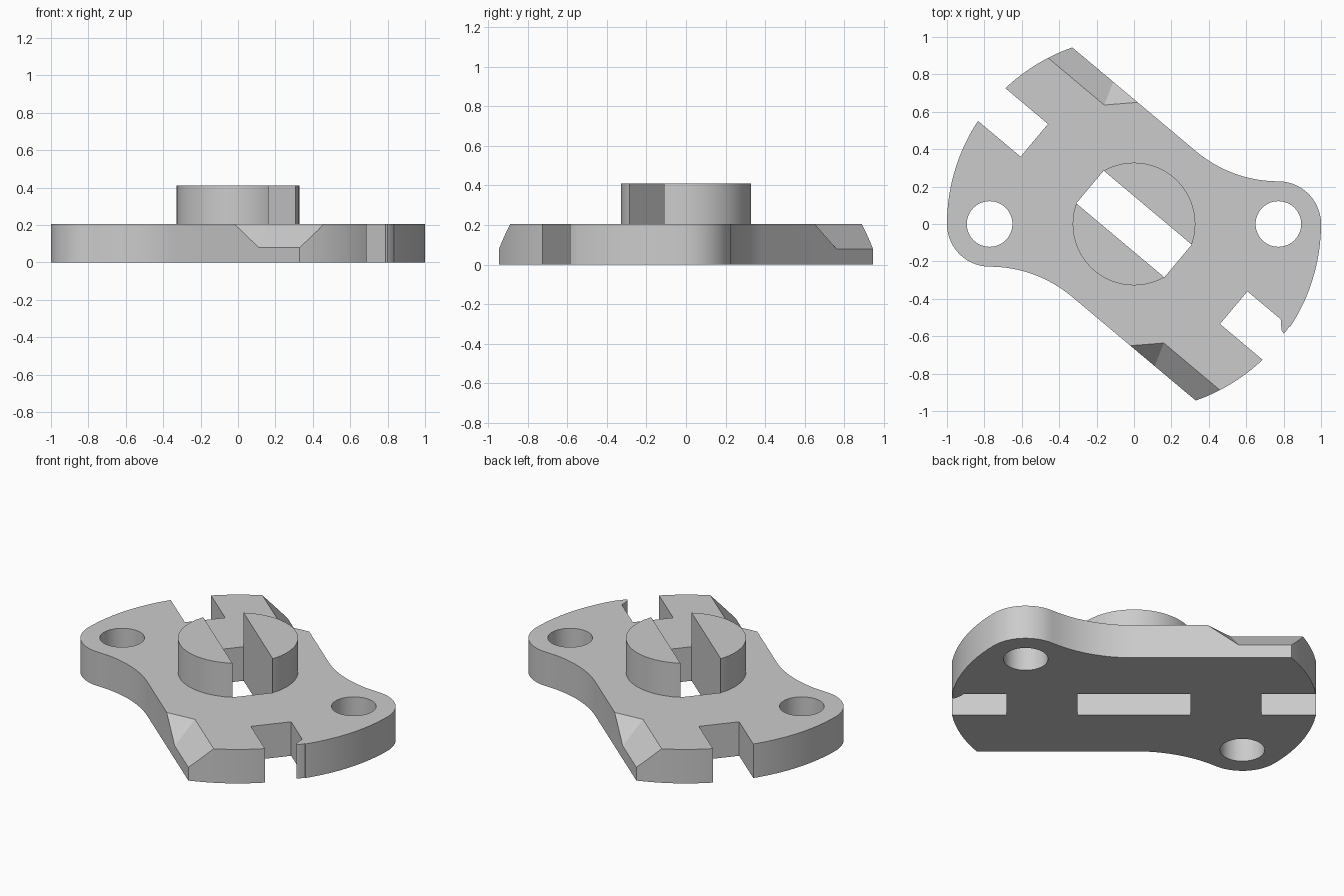
import bpy, bmesh, math
from itertools import product
from mathutils import Matrix, Vector

if "Cube" in bpy.data.objects:
    bpy.data.objects.remove(bpy.data.objects["Cube"])

PLATE_H, HUB_H, HUB_R = 0.205, 0.41, 0.328
EAR_X, EAR_R = 0.772, 0.228
TILT = math.radians(-40)      # direction of the slot and straight edges
EDGE, SLOT = 0.511, 0.114     # edge offset and slot half width
TURN = Matrix.Rotation(TILT, 4, "Z")
HALF_TURN = Matrix.Rotation(math.pi, 4, "Z")

grey = bpy.data.materials.new("plain_grey")
grey.use_nodes = True
colour = (0.6, 0.6, 0.6, 1)
grey.diffuse_color = colour
grey.node_tree.nodes["Principled BSDF"].inputs["Base Color"].default_value = colour


def finish(bm, name):
    bmesh.ops.recalc_face_normals(bm, faces=bm.faces)
    mesh = bpy.data.meshes.new(name)
    bm.to_mesh(mesh)
    bm.free()
    mesh.materials.append(grey)
    ob = bpy.data.objects.new(name, mesh)
    bpy.context.collection.objects.link(ob)
    return ob


def prism(name, outline, z0, z1, matrix=Matrix()):
    bm = bmesh.new()
    face = bm.faces.new([bm.verts.new(matrix @ Vector((x, y, z0))) for x, y in outline])
    top = bmesh.ops.extrude_face_region(bm, geom=[face])["geom"]
    bmesh.ops.translate(bm, vec=(0, 0, z1 - z0),
                        verts=[v for v in top if isinstance(v, bmesh.types.BMVert)])
    return finish(bm, name)


def arc(cx, cy, r, a0, a1, n):
    angles = [a0 + (a1 - a0) * i / n for i in range(n + 1)]
    return [(cx + r * math.cos(a), cy + r * math.sin(a)) for a in angles]


def box(name, x0, x1, matrix):
    return prism(name, [(x0, -SLOT), (x1, -SLOT), (x1, SLOT), (x0, SLOT)], -0.2, 0.8, matrix)


def combine(ob, other, operation="DIFFERENCE"):
    other.hide_render = True
    bpy.context.view_layer.objects.active = ob
    mod = ob.modifiers.new("combine", "BOOLEAN")
    mod.operation, mod.solver, mod.object = operation, "EXACT", other
    bpy.ops.object.modifier_apply(modifier=mod.name)
    bpy.data.objects.remove(other)


# Half of the plate outline: big rim, ear, concave fillet; the other half is turned
rim_end = math.pi / 2 + TILT + math.acos(EDGE)
corner_x = (EAR_R - EDGE / math.cos(TILT)) / math.tan(-TILT)
fillet_r = (corner_x + EAR_X) / math.tan(-TILT / 2)
half = arc(0, 0, 1, rim_end, math.pi, 24)
half += arc(-EAR_X, 0, EAR_R, math.pi, 1.5 * math.pi, 14)[1:]
half += arc(-EAR_X, -EAR_R - fillet_r, fillet_r, math.pi / 2, math.pi / 2 + TILT, 12)[1:]
plate = prism("base_plate", half + [(-x, -y) for x, y in half], 0, PLATE_H)

# Centre slot, ear holes and rim notches
slot_end = math.sqrt(HUB_R ** 2 - SLOT ** 2)
combine(plate, box("slot_cutter", -slot_end, slot_end, TURN))
for side in (Matrix(), HALF_TURN):
    combine(plate, prism("hole_cutter", arc(0, 0, 0.122, 0, math.tau, 48)[:-1], -0.2, 0.8,
                         side @ Matrix.Translation((EAR_X, 0, 0))))
    combine(plate, box("notch_cutter", 0.696, 1.4, side @ TURN))

# Sloped cut at one end of each straight edge, with a slanted run-out
tip = Vector((0.531, -0.385, PLATE_H))
valley, run_out = Vector((0.042, -0.126, -0.125)), Vector((-0.128, -0.126, 0))
for side in (Matrix(), HALF_TURN):
    bm = bmesh.new()
    for a, b, c in product((-0.5, 2), (0, 0.6), (0, 2)):
        bm.verts.new(side @ TURN @ (tip + a * valley + Vector((b, 0, 0)) + c * run_out))
    bmesh.ops.convex_hull(bm, input=bm.verts)
    bmesh.ops.dissolve_limit(bm, angle_limit=0.01, verts=bm.verts, edges=bm.edges)
    combine(plate, finish(bm, "slope_cutter"))

# Small lip at one notch mouth
lip = [(0.785, -0.50), (0.785, -0.53), (0.79, -0.57), (0.80, -0.585), (0.81, -0.577), (0.832, -0.545)]
combine(plate, prism("notch_lip", lip, 0, PLATE_H), "UNION")

# Round hub split by the slot
hub = prism("slotted_hub", arc(0, 0, HUB_R, 0, math.tau, 64)[:-1], PLATE_H, HUB_H)
combine(hub, box("hub_cutter", -1, 1, TURN))

for ob in (plate, hub):
    bpy.ops.object.select_all(action="DESELECT")
    ob.select_set(True)
    bpy.context.view_layer.objects.active = ob
    bpy.ops.object.shade_smooth_by_angle(angle=math.radians(25))
